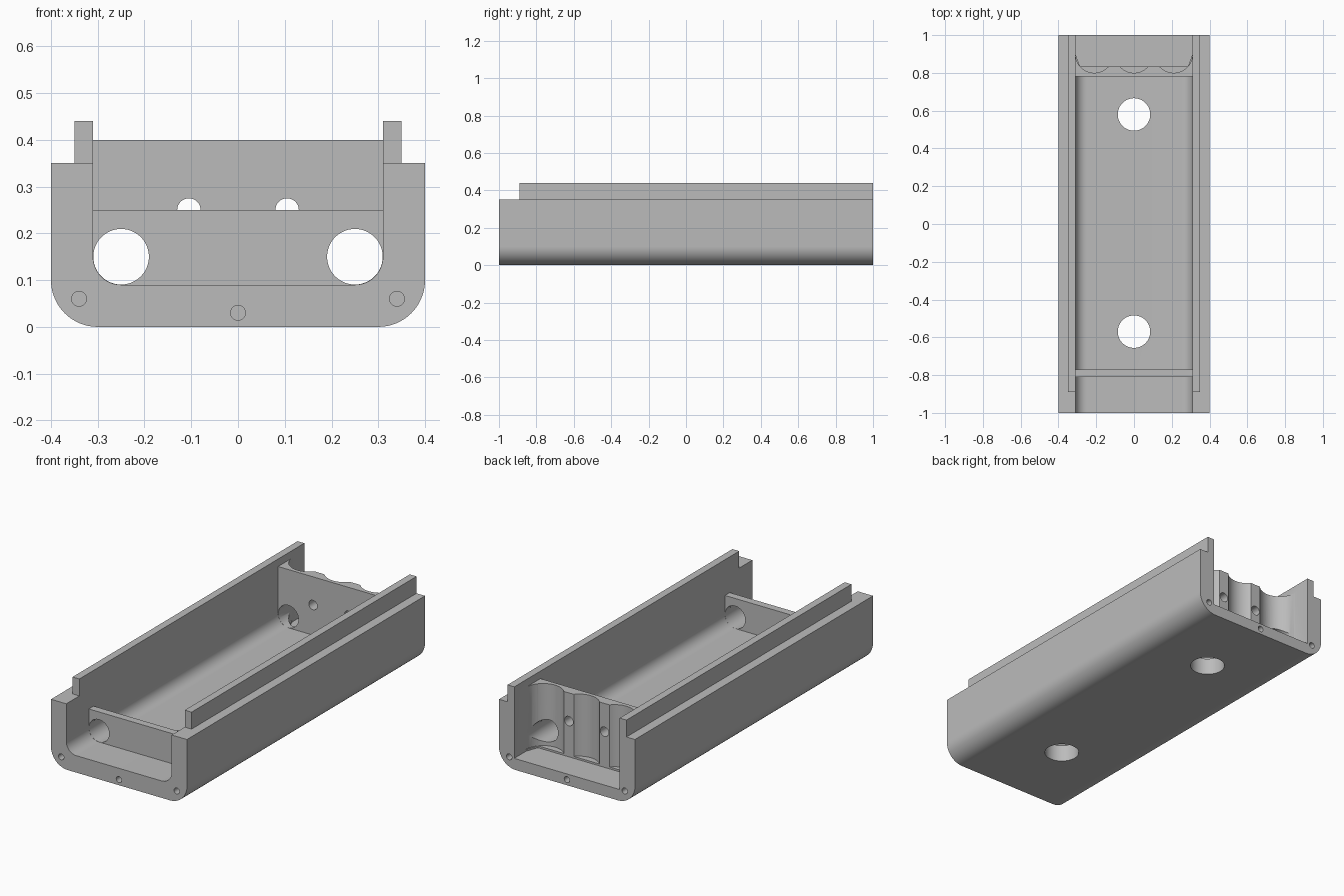
import bpy, bmesh, math

cube = bpy.data.objects.get("Cube")
if cube:
    bpy.data.objects.remove(cube, do_unlink=True)

grey = bpy.data.materials.new("plain grey")
grey.use_nodes = True
tone = (0.5, 0.5, 0.5, 1)
grey.diffuse_color = tone
for node in grey.node_tree.nodes:
    if node.type == 'BSDF_PRINCIPLED':
        node.inputs["Base Color"].default_value = tone


def arc(cx, cy, r, start, end, n):
    angles = [math.radians(start + (end - start) * i / n) for i in range(n + 1)]
    return [(cx + r * math.cos(a), cy + r * math.sin(a)) for a in angles]


def mirrored(half):
    return half + [(-x, v) for x, v in reversed(half)]


def prism(name, outline, axis, lo, hi):
    """Extrude an outline along y (outline in x, z) or along z (outline in x, y)."""
    bm = bmesh.new()
    place = (lambda a, b: (a, lo, b)) if axis == 'y' else (lambda a, b: (a, b, lo))
    face = bm.faces.new([bm.verts.new(place(a, b)) for a, b in outline])
    new = bmesh.ops.extrude_face_region(bm, geom=[face])["geom"]
    step = (0, hi - lo, 0) if axis == 'y' else (0, 0, hi - lo)
    bmesh.ops.translate(bm, vec=step, verts=[g for g in new if isinstance(g, bmesh.types.BMVert)])
    bmesh.ops.recalc_face_normals(bm, faces=bm.faces)
    mesh = bpy.data.meshes.new(name)
    bm.to_mesh(mesh)
    bm.free()
    mesh.materials.append(grey)
    obj = bpy.data.objects.new(name, mesh)
    bpy.context.collection.objects.link(obj)
    return obj


def rod(a, b, r, axis, lo, hi, n=48):
    return prism("cutter", arc(a, b, r, 0, 360, n)[:-1], axis, lo, hi)


def block(x0, x1, y0, y1, z0, z1):
    return prism("cutter", [(x0, y0), (x1, y0), (x1, y1), (x0, y1)], 'z', z0, z1)


# Solid housing with rounded lower edges and a raised centre for the rails
half = [(.35, .44), (.35, .35), (.4, .35)] + arc(.3, .1, .1, 0, -90, 16)
housing = prism("housing_tray", mirrored(half), 'y', -1, 1)

cutters = []
# Front mouth and main channel, leaving a cross wall between them
channel = mirrored([(.31, .6)] + arc(.25, .15, .06, 0, -90, 12))
cutters.append(prism("cutter", channel, 'y', -1.1, -.81))
cutters.append(prism("cutter", channel, 'y', -.77, .78))
# Lower the front cross wall and the back wall, shorten the rails
cutters.append(block(-.31, .31, -.85, -.73, .25, .6))
cutters.append(block(-.31, .31, .74, 1.1, .4, .6))
cutters.append(block(-.5, .5, -1.1, -.89, .35, .6))
# Back recess with three upright scallops
recess = mirrored([(.31, 1.1), (.31, .9), (.286, .835)])
cutters.append(prism("cutter", recess, 'z', .06, .6))
for x in (-.21, 0, .21):
    cutters.append(rod(x, .9, .0999, 'z', .07, .6))
# Large and small passages through the cross walls
for s in (-1, 1):
    cutters.append(rod(s * .25, .15, .0595, 'y', -.85, -.73))
    cutters.append(rod(s * .25, .15, .0595, 'y', .74, .95))
    cutters.append(rod(s * .105, .25, .025, 'y', .74, .95, 32))
# Floor holes
for y in (-.57, .58):
    cutters.append(rod(0, y, .086, 'z', -.1, .2))
# Screw holes in both end faces
for x, z in ((-.34, .06), (0, .03), (.34, .06)):
    for y in (-1, 1):
        cutters.append(rod(x, z, .016, 'y', y - .12, y + .12, 24))

for c in bpy.context.selected_objects:
    c.select_set(False)
bpy.context.view_layer.objects.active = housing
housing.select_set(True)
for c in cutters:
    c.hide_render = True
    mod = housing.modifiers.new("cut", 'BOOLEAN')
    mod.operation = 'DIFFERENCE'
    mod.solver = 'EXACT'
    mod.object = c
    bpy.ops.object.modifier_apply(modifier=mod.name)
    bpy.data.objects.remove(c, do_unlink=True)

bpy.ops.object.shade_smooth_by_angle(angle=math.radians(30))
